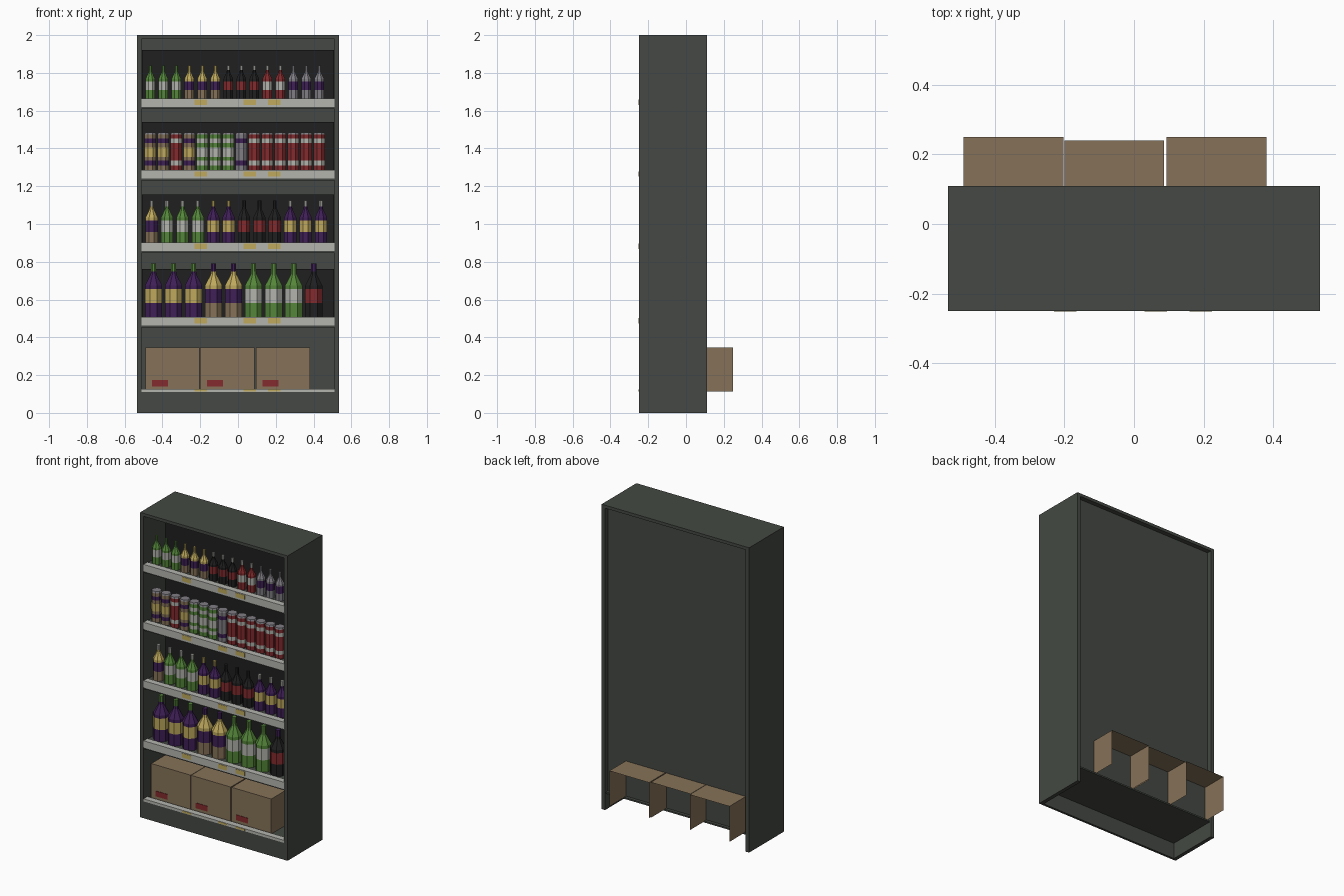
import bpy, bmesh, math

if "Cube" in bpy.data.objects:
    bpy.data.objects.remove(bpy.data.objects["Cube"])

# Colours
COLOURS = {
    "cabinet_green_grey": (0.058, 0.066, 0.056),
    "black": (0.014, 0.014, 0.014),
    "cardboard": (0.24, 0.17, 0.098),
    "white": (0.46, 0.46, 0.43),
    "green": (0.09, 0.24, 0.042),
    "purple": (0.05, 0.014, 0.095),
    "gold": (0.52, 0.40, 0.11),
    "red": (0.23, 0.024, 0.026),
    "silver": (0.22, 0.21, 0.23),
}
MATS = {}
for key, c in COLOURS.items():
    MATS[key] = bpy.data.materials.new(key)
    MATS[key].diffuse_color = (*c, 1)


def finish(name, bm, colours):
    bmesh.ops.recalc_face_normals(bm, faces=bm.faces)
    me = bpy.data.meshes.new(name)
    bm.to_mesh(me)
    bm.free()
    for c in colours:
        me.materials.append(MATS[c])
    ob = bpy.data.objects.new(name, me)
    bpy.context.collection.objects.link(ob)
    return ob


def box(name, x0, x1, y0, y1, z0, z1, colour, open_back=False):
    bm = bmesh.new()
    bmesh.ops.create_cube(bm, size=1)
    for v in bm.verts:
        v.co.x = x0 if v.co.x < 0 else x1
        v.co.y = y0 if v.co.y < 0 else y1
        v.co.z = z0 if v.co.z < 0 else z1
    bmesh.ops.recalc_face_normals(bm, faces=bm.faces)
    if open_back:  # cartons have neither back nor bottom
        gone = [f for f in bm.faces if f.normal.y > 0.5 or f.normal.z < -0.5]
        bmesh.ops.delete(bm, geom=gone, context='FACES')
        me_faces = list(bm.faces)
        for f in me_faces:
            f.normal_update()
        me = bpy.data.meshes.new(name)
        bm.to_mesh(me)
        bm.free()
        me.materials.append(MATS[colour])
        ob = bpy.data.objects.new(name, me)
        bpy.context.collection.objects.link(ob)
        return ob
    return finish(name, bm, [colour])


def turned(name, x, y, z, profile, sides=8):
    """Lathe: profile rows are (radius, height, colour of the band above)."""
    names = list(dict.fromkeys(p[2] for p in profile))
    bm = bmesh.new()
    rings = []
    for r, h, _ in profile:
        rings.append([bm.verts.new((x + r * math.cos(a), y + r * math.sin(a), z + h))
                      for a in (math.tau * (i + 0.5) / sides for i in range(sides))])
    for k in range(len(rings) - 1):
        a, b = rings[k], rings[k + 1]
        for i in range(sides):
            j = (i + 1) % sides
            f = bm.faces.new((a[i], a[j], b[j], b[i]))
            f.material_index = names.index(profile[k][2])
    bm.faces.new(rings[0][::-1]).material_index = names.index(profile[0][2])
    bm.faces.new(rings[-1]).material_index = names.index(profile[-1][2])
    return finish(name, bm, names)


def bottle(x, y, z, r, h, body, label, top, cap):
    n = r * 0.3
    turned("bottle", x, y, z, [
        (r, 0, body), (r, .27 * h, label), (r, .53 * h, top),
        (r, .60 * h, top), (n * 1.15, .80 * h, top), (n, .86 * h, cap), (n, h, cap)])


def can(x, y, z, r, h, body, band):
    turned("can", x, y, z, [
        (r * .9, 0, body), (r, .03 * h, body), (r, .15 * h, band), (r, .27 * h, body),
        (r, .72 * h, band), (r, .84 * h, body), (r, .95 * h, "silver"), (r * .88, h, "silver")])


# Cabinet shell, open below and at the front
G = "cabinet_green_grey"
for side, s in (("left", -1), ("right", 1)):
    a, b = sorted((s * 0.51, s * 0.535))
    box(side + "_side_panel", a, b, -0.25, 0.11, 0, 2, G)
box("top_panel", -0.51, 0.51, -0.25, 0.11, 1.98, 2, G)
box("back_panel", -0.51, 0.51, 0.07, 0.08, 0.11, 1.98, G)
box("kick_plate", -0.51, 0.51, -0.25, -0.235, 0, 0.11, G)
box("bottom_shelf", -0.51, 0.51, -0.235, 0.10, 0.105, 0.115, G)

# Shelves with white price rails, dark backing boards and price tags
SHELVES = [1.665, 1.285, 0.902, 0.508]
TAGS = [(-0.23, -0.165), (0.03, 0.095), (0.16, 0.225)]
for z in SHELVES:
    box("shelf", -0.51, 0.51, -0.245, 0.07, z - 0.055, z - 0.005, G)
    box("price_rail", -0.51, 0.51, -0.25, -0.21, z - 0.045, z, "white")
    box("backing_board", -0.507, 0.507, -0.03, -0.02, z - 0.005, z + 0.255, "black")
    for x0, x1 in TAGS:
        box("price_tag", x0, x1, -0.252, -0.25, z - 0.034, z - 0.006, "gold")
box("bottom_price_rail", -0.51, 0.51, -0.25, -0.21, 0.11, 0.127, "white")
for x0, x1 in TAGS:
    box("price_tag", x0, x1, -0.252, -0.25, 0.113, 0.125, "gold")

# Bottle colour schemes: body, label, shoulder
SCHEMES = {
    "g": ("green", "white", "green"),
    "o": ("cardboard", "purple", "gold"),
    "k": ("black", "red", "black"),
    "r": ("red", "white", "red"),
    "s": ("silver", "purple", "silver"),
    "p": ("purple", "gold", "purple"),
}


def bottle_row(kinds, caps, x0, pitch, y, z, r, h):
    capname = {"g": "green", "o": "gold", "k": "black", "w": "white",
               "p": "purple", "s": "silver"}
    for i, (k, c) in enumerate(zip(kinds, caps)):
        bottle(x0 + i * pitch, y, z - 0.005, r, h + 0.005, *SCHEMES[k], capname[c])


# Top row, third row and large bottles in the fourth row
bottle_row("gggooo" + "kkkrrsss", "gggooo" + "wwwwwsss", -0.464, 0.0688, -0.18, 1.665, 0.028, 0.175)
bottle_row("ogggppkkkppp", "wwwwookkkwww", -0.457, 0.0815, -0.17, 0.902, 0.035, 0.223)
bottle_row("pppoogggk", "gggppgggp", -0.447, 0.106, -0.157, 0.508, 0.049, 0.282)

# Cans in the second row
CANS = {"o": ("cardboard", "purple"), "r": ("red", "white"),
        "g": ("green", "white"), "s": ("silver", "purple")}
for i, k in enumerate("oorogggsrrrrrr"):
    can(-0.464 + i * 0.0688, -0.18, 1.28, 0.033, 0.205, *CANS[k])
    if k in "og":  # paper label on the front half of the can
        turned("can_label", -0.464 + i * 0.0688, -0.18, 1.355,
               [(0.0336, 0, "gold" if k == "o" else "white"),
                (0.0336, 0.05, "gold" if k == "o" else "white")])

# Cardboard cartons pushed through the back, with red marks on the front
for x0, y1 in ((-0.49, 0.25), (-0.20, 0.24), (0.094, 0.25)):
    box("carton", x0, x0 + 0.287, -0.20, y1, 0.112, 0.345, "cardboard", True)
    box("carton_mark", x0 + 0.035, x0 + 0.12, -0.203, -0.20, 0.14, 0.175, "red")

for m in bpy.data.materials:
    if m.users and not m.is_grease_pencil:
        m.use_nodes = True
        m.node_tree.nodes["Principled BSDF"].inputs["Base Color"].default_value = m.diffuse_color
